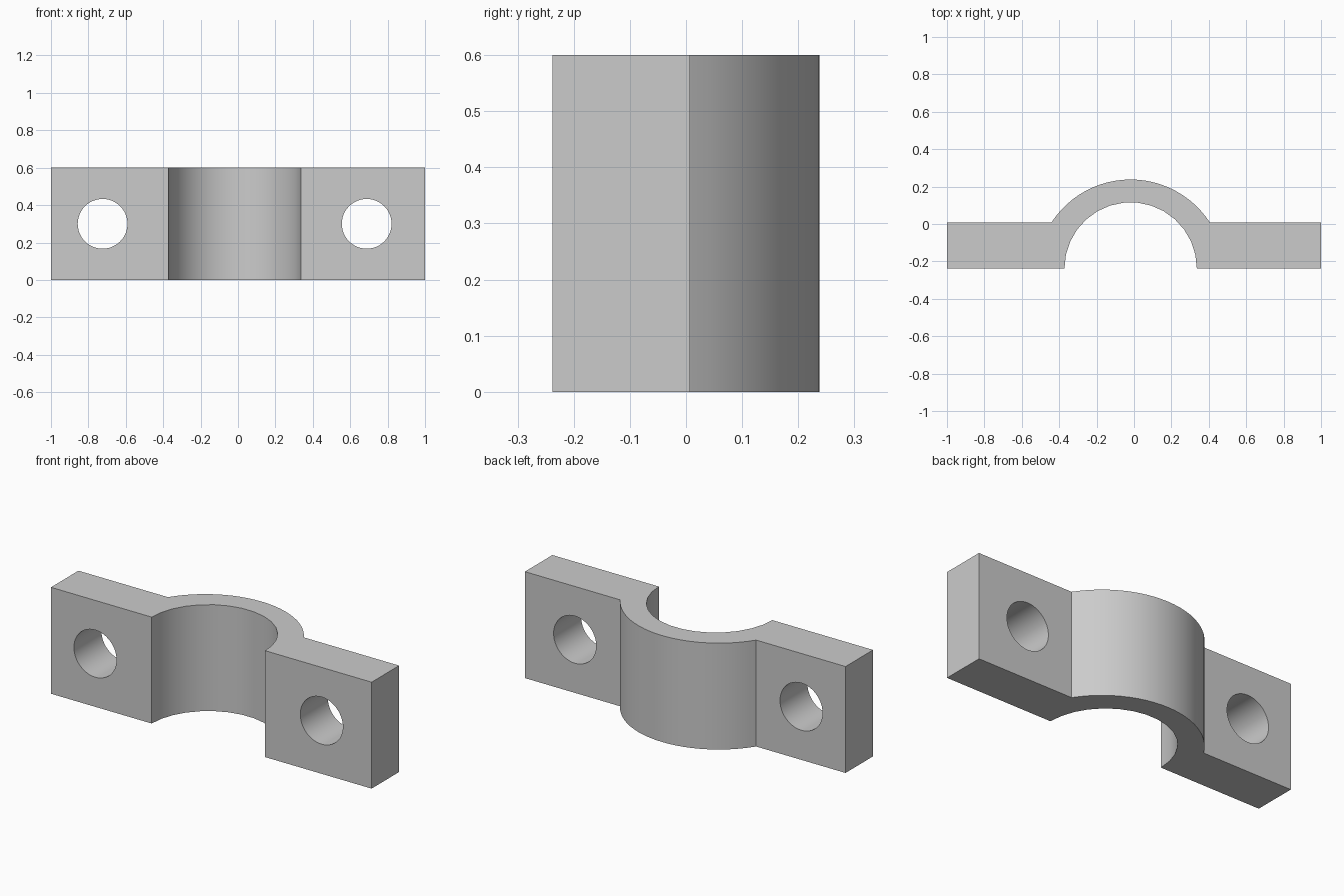
import bpy
import bmesh
from math import pi, sin, cos, asin

cube = bpy.data.objects.get("Cube")
if cube:
    bpy.data.objects.remove(cube, do_unlink=True)

HEIGHT = 0.6
MID_X = -0.018            # saddle axis
FRONT, FLANGE_BACK = -0.238, 0.007
INNER_R = 0.354
OUTER_R, OUTER_Y = 0.505, -0.267
HOLE_R, HOLE_OFFSET = 0.133, 0.706

steel = bpy.data.materials.new("plain grey")
steel.use_nodes = True
grey = (0.6, 0.6, 0.6, 1)
steel.diffuse_color = grey
steel.node_tree.nodes["Principled BSDF"].inputs["Base Color"].default_value = grey


def arc(radius, centre_y, half_angle, steps):
    """Points from left to right over the top of the saddle."""
    angles = [half_angle * (2 * i / steps - 1) for i in range(steps + 1)]
    return [(MID_X + radius * sin(a), centre_y + radius * cos(a)) for a in angles]


# Plan outline: flanges, outer saddle arc and inner bore arc
outer_half = pi / 2 - asin((FLANGE_BACK - OUTER_Y) / OUTER_R)
outline = [(-1, FRONT), (-1, FLANGE_BACK)]
outline += arc(OUTER_R, OUTER_Y, outer_half, 24)
outline += [(1, FLANGE_BACK), (1, FRONT)]
outline += reversed(arc(INNER_R, FRONT, pi / 2, 15))

# Clamp body, extruded upwards
bm = bmesh.new()
base = bm.faces.new([bm.verts.new((x, y, 0)) for x, y in outline])
top = bmesh.ops.extrude_face_region(bm, geom=[base])["geom"]
bmesh.ops.translate(bm, vec=(0, 0, HEIGHT),
                    verts=[v for v in top if isinstance(v, bmesh.types.BMVert)])
bmesh.ops.recalc_face_normals(bm, faces=bm.faces)
mesh = bpy.data.meshes.new("clamp_body")
bm.to_mesh(mesh)
bm.free()
mesh.materials.append(steel)
body = bpy.data.objects.new("clamp_body", mesh)
bpy.context.collection.objects.link(body)

# Bolt holes through both flanges
for side, name in ((-1, "right"), (1, "left")):
    bpy.ops.mesh.primitive_cylinder_add(
        vertices=48, radius=HOLE_R, depth=1, rotation=(pi / 2, 0, 0),
        location=(MID_X + side * HOLE_OFFSET, FRONT, HEIGHT / 2))
    cutter = bpy.context.object
    cutter.name = name + "_hole_cutter"
    cutter.hide_render = True
    cutter.data.materials.append(steel)
    cut = body.modifiers.new(name + "_bolt_hole", "BOOLEAN")
    cut.operation, cut.solver, cut.object = "DIFFERENCE", "EXACT", cutter
    bpy.ops.object.select_all(action="DESELECT")
    body.select_set(True)
    bpy.context.view_layer.objects.active = body
    bpy.ops.object.modifier_apply(modifier=cut.name)
    bpy.data.objects.remove(cutter, do_unlink=True)

bpy.ops.object.shade_smooth_by_angle(angle=pi / 6)
